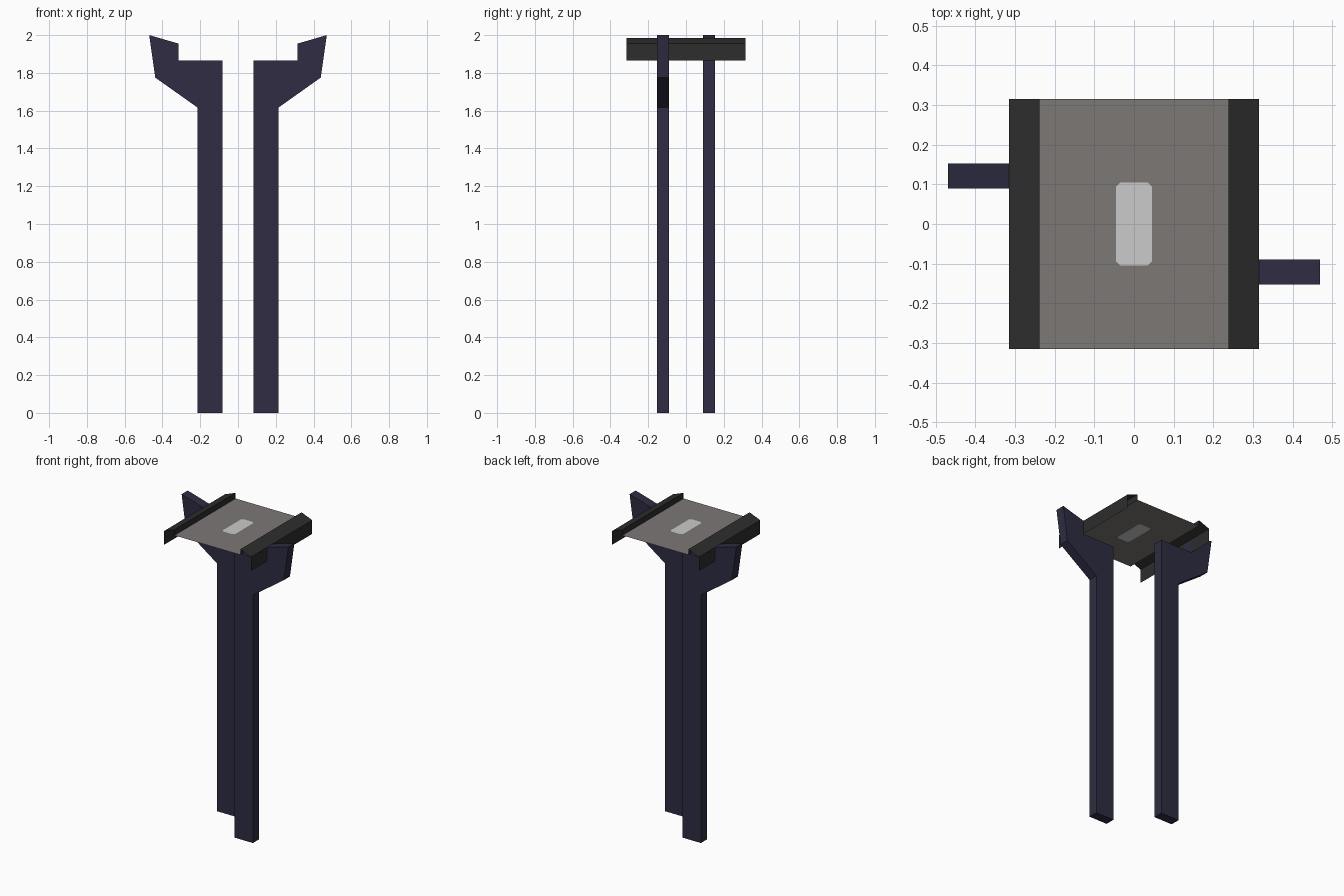
import bpy, bmesh

if "Cube" in bpy.data.objects:
    bpy.data.objects.remove(bpy.data.objects["Cube"])


def material(name, rgb):
    """Flat material from 0-255 sRGB values."""
    def lin(c):
        c /= 255
        return c / 12.92 if c <= 0.04045 else ((c + 0.055) / 1.055) ** 2.4
    m = bpy.data.materials.new(name)
    m.diffuse_color = (*[lin(c) for c in rgb], 1)
    m.use_nodes = True
    m.node_tree.nodes["Principled BSDF"].inputs["Base Color"].default_value = m.diffuse_color
    return m


navy = material("dark navy", (46, 44, 66))
charcoal = material("charcoal", (45, 45, 45))
grey = material("warm grey", (125, 120, 118))
light = material("light grey", (203, 203, 203))


def finish(bm, name, mats):
    me = bpy.data.meshes.new(name)
    bm.to_mesh(me)
    bm.free()
    for m in mats:
        me.materials.append(m)
    ob = bpy.data.objects.new(name, me)
    bpy.context.collection.objects.link(ob)
    return ob


# Posts with a flared, notched bracket on top; the second is turned half round
POST = [(0.083, 0), (0.215, 0), (0.215, 1.617), (0.438, 1.775),
        (0.47, 2.0), (0.315, 1.955), (0.315, 1.865), (0.083, 1.865)]
for side, s in (("right", 1), ("left", -1)):
    bm = bmesh.new()
    face = bm.faces.new([bm.verts.new((s * x, s * -0.153, z)) for x, z in POST])
    ext = bmesh.ops.extrude_face_region(bm, geom=[face])
    moved = [v for v in ext["geom"] if isinstance(v, bmesh.types.BMVert)]
    bmesh.ops.translate(bm, verts=moved, vec=(0, s * 0.063, 0))
    bmesh.ops.recalc_face_normals(bm, faces=bm.faces)
    finish(bm, side + "_post", [navy])

# Folded sheet rails along both sides: inner lip, sloped top, outer wall
HALF = 0.315
PLATE_Z = 1.948
RAIL = [(0.238, PLATE_Z), (0.238, 1.985), (HALF, 1.955), (HALF, 1.865)]
for side, s in (("right", 1), ("left", -1)):
    bm = bmesh.new()
    rows = [[bm.verts.new((s * x, s * y, z)) for x, z in RAIL]
            for y in (-HALF, HALF)]
    for i in range(len(RAIL) - 1):
        bm.faces.new((rows[0][i], rows[0][i + 1], rows[1][i + 1], rows[1][i]))
    finish(bm, side + "_rail", [charcoal])

# Thin seat sheet with a light chamfered pad inset in its middle
bm = bmesh.new()
px, py, c = 0.045, 0.105, 0.011
signs = [(1, -1), (1, 1), (-1, 1), (-1, -1)]
outer, inner = [], []
for i, (a, b) in enumerate(signs):
    outer.append(bm.verts.new((a * 0.238, b * HALF, PLATE_Z)))
    pair = [(a * (px - c), b * py), (a * px, b * (py - c))]
    if i % 2:
        pair.reverse()
    inner.append([bm.verts.new((x, y, PLATE_Z)) for x, y in pair])
for i in range(4):
    j = (i + 1) % 4
    bm.faces.new((outer[i], inner[i][1], inner[i][0]))
    bm.faces.new((outer[i], outer[j], inner[j][0], inner[i][1]))
pad = bm.faces.new([v for pair in inner for v in pair])
pad.material_index = 1
for f in bm.faces:
    f.normal_update()
    if f.normal.z < 0:
        f.normal_flip()
finish(bm, "top_plate", [grey, light])
